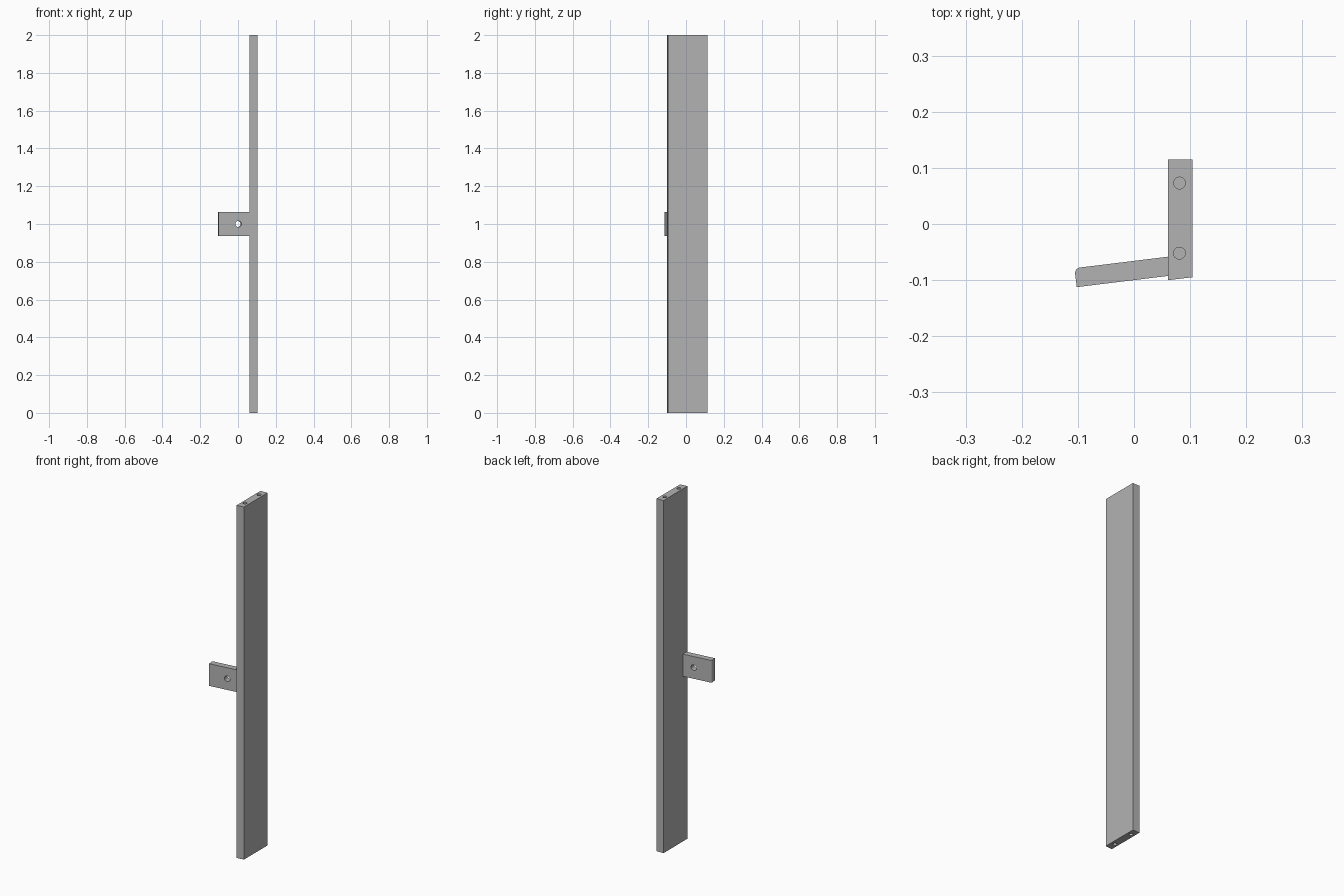
import bpy, bmesh, math
from mathutils import Vector

if "Cube" in bpy.data.objects:
    bpy.data.objects.remove(bpy.data.objects["Cube"], do_unlink=True)

grey = bpy.data.materials.new("plain grey")
grey.use_nodes = True
grey.diffuse_color = (0.45, 0.45, 0.45, 1)
grey.node_tree.nodes["Principled BSDF"].inputs["Base Color"].default_value = grey.diffuse_color


def prism(name, outline, z0, z1):
    """Extrude a plan outline upwards from z0 to z1."""
    bm = bmesh.new()
    base = bm.faces.new([bm.verts.new((x, y, z0)) for x, y in outline])
    top = bmesh.ops.extrude_face_region(bm, geom=[base])["geom"]
    bmesh.ops.translate(bm, vec=(0, 0, z1 - z0),
                        verts=[g for g in top if isinstance(g, bmesh.types.BMVert)])
    bmesh.ops.recalc_face_normals(bm, faces=bm.faces[:])
    mesh = bpy.data.meshes.new(name)
    bm.to_mesh(mesh)
    bm.free()
    mesh.materials.append(grey)
    obj = bpy.data.objects.new(name, mesh)
    bpy.context.collection.objects.link(obj)
    return obj


def drill(target, name, centre, axis, radius, length):
    """Cut a round hole, using a hidden cylinder as the cutter."""
    bpy.ops.mesh.primitive_cylinder_add(vertices=32, radius=radius, depth=length, location=centre)
    cutter = bpy.context.object
    cutter.name = name
    cutter.rotation_euler = Vector(axis).to_track_quat("Z", "Y").to_euler()
    cutter.data.materials.append(grey)
    cutter.hide_render = True
    cutter.hide_set(True)
    cutter.display_type = "WIRE"
    mod = target.modifiers.new(name, "BOOLEAN")
    mod.operation = "DIFFERENCE"
    mod.solver = "EXACT"
    mod.object = cutter


# Upright bar, its front edge cut at the angle of the tab
bar = prism("upright_bar", [(0.061, -0.1), (0.104, -0.095), (0.104, 0.115), (0.061, 0.115)], 0, 2)

# Blind screw holes in both ends of the bar
for end, z in (("bottom", 0), ("top", 2)):
    for side, y in (("front", -0.052), ("back", 0.073)):
        drill(bar, f"{end}_{side}_hole_cutter", (0.081, y, z), (0, 0, 1), 0.0105, 0.2)

# Slanted side tab with one rounded outer corner
angle = math.radians(7)
along = Vector((math.cos(angle), math.sin(angle)))
across = Vector((-along.y, along.x))
corner = Vector((-0.102, -0.1125))
thick, length, fillet = 0.034, 0.168, 0.01
outline = [corner, corner + along * length, corner + along * length + across * thick]
pivot = corner + along * fillet + across * (thick - fillet)
for i in range(9):
    a = math.pi / 2 * (1 + i / 8)
    outline.append(pivot + (along * math.cos(a) + across * math.sin(a)) * fillet)
tab = prism("side_tab", outline, 0.937, 1.063)

# Through hole square to the tab
drill(tab, "tab_hole_cutter", (0, -0.083, 1), (across.x, across.y, 0), 0.016, 0.1)

for obj in (bar, tab):
    bpy.ops.object.select_all(action="DESELECT")
    obj.select_set(True)
    bpy.context.view_layer.objects.active = obj
    for mod in list(obj.modifiers):
        bpy.ops.object.modifier_apply(modifier=mod.name)
    bpy.ops.object.shade_smooth_by_angle(angle=math.radians(30))
